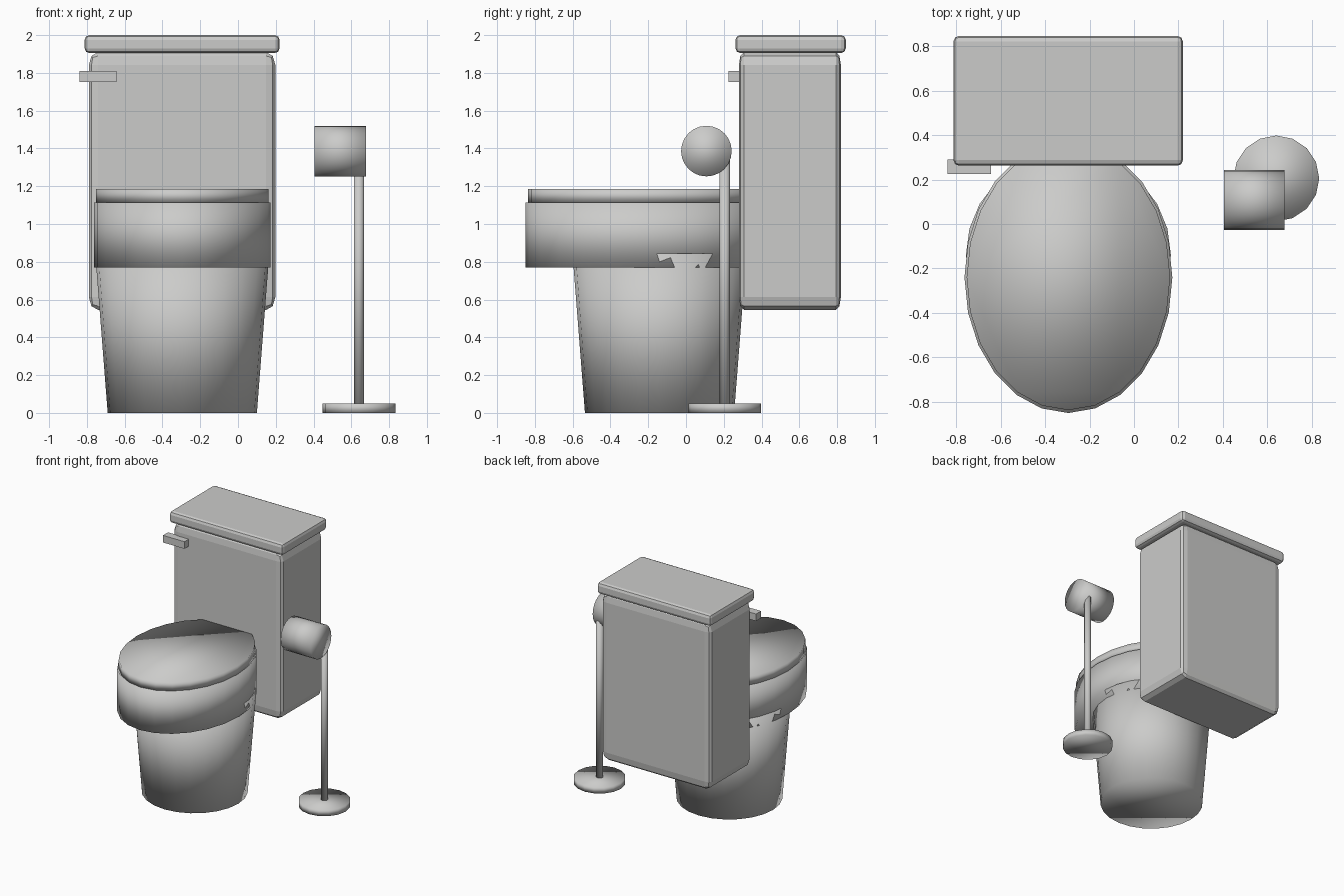
import bpy, bmesh, math
from mathutils import Matrix, Vector

default = bpy.data.objects.get("Cube")
if default:
    bpy.data.objects.remove(default, do_unlink=True)

# One ceramic grey for everything
GREY = (0.6, 0.6, 0.59, 1.0)
ceramic = bpy.data.materials.new("ceramic_grey")
ceramic.use_nodes = True
ceramic.diffuse_color = GREY
ceramic.node_tree.nodes["Principled BSDF"].inputs["Base Color"].default_value = GREY


def finish(name, bm, smooth):
    bmesh.ops.recalc_face_normals(bm, faces=bm.faces)
    for face in bm.faces:
        face.smooth = smooth
    mesh = bpy.data.meshes.new(name)
    bm.to_mesh(mesh)
    bm.free()
    mesh.materials.append(ceramic)
    obj = bpy.data.objects.new(name, mesh)
    bpy.context.collection.objects.link(obj)
    return obj


def box(name, low, high, bevel=0.0, stretch_bevel=False):
    """Box between two corners; a stretched bevel scales with the box."""
    low, high = Vector(low), Vector(high)
    bm = bmesh.new()
    bmesh.ops.create_cube(bm, size=1)
    size = high - low

    def round_edges():
        if bevel:
            bmesh.ops.bevel(bm, geom=bm.edges[:], offset=bevel, segments=2,
                            profile=0.5, affect='EDGES')

    if stretch_bevel:
        round_edges()
    bmesh.ops.scale(bm, vec=size, verts=bm.verts)
    if not stretch_bevel:
        round_edges()
    bmesh.ops.translate(bm, vec=(low + high) / 2, verts=bm.verts)
    return finish(name, bm, False)


def drum(name, center, z0, z1, rx, ry=None, flare=1.0, sides=24):
    """Upright smooth cylinder, elliptical or flared towards the top."""
    ry = ry or rx
    bm = bmesh.new()
    bmesh.ops.create_cone(bm, cap_ends=True, segments=sides, radius1=1,
                          radius2=flare, depth=z1 - z0)
    bmesh.ops.scale(bm, vec=(rx, ry, 1), verts=bm.verts)
    bmesh.ops.translate(bm, vec=(center[0], center[1], (z0 + z1) / 2), verts=bm.verts)
    return finish(name, bm, True)


# Bowl: flared pedestal, oval rim and oval seat cover
BOWL_X = -0.295
drum("pedestal", (BOWL_X, -0.14), 0, 0.845, 0.395, flare=1.167)
drum("bowl_rim", (BOWL_X, -0.24), 0.77, 1.115, 0.4675, 0.61)
drum("seat_cover", (BOWL_X, -0.24), 1.115, 1.185, 0.4575, 0.597)

# Water tank with its lid and flush lever
box("tank", (-0.79, 0.28, 0.545), (0.198, 0.82, 1.91), 0.05, stretch_bevel=True)
box("tank_lid", (-0.812, 0.262, 1.905), (0.22, 0.846, 2.0), 0.025)
box("flush_lever", (-0.838, 0.225, 1.752), (-0.643, 0.29, 1.81))

# Free-standing paper holder
STAND = (0.64, 0.205)
drum("stand_base", STAND, 0, 0.05, 0.193, sides=16)
drum("stand_pole", STAND, 0.04, 1.385, 0.027, sides=16)

# Paper roll lying along x
bm = bmesh.new()
bmesh.ops.create_cone(bm, cap_ends=True, segments=24, radius1=0.134,
                      radius2=0.134, depth=0.272)
bmesh.ops.rotate(bm, matrix=Matrix.Rotation(math.pi / 2, 3, 'Y'), verts=bm.verts)
bmesh.ops.translate(bm, vec=(0.541, 0.108, 1.386), verts=bm.verts)
finish("paper_roll", bm, True)
